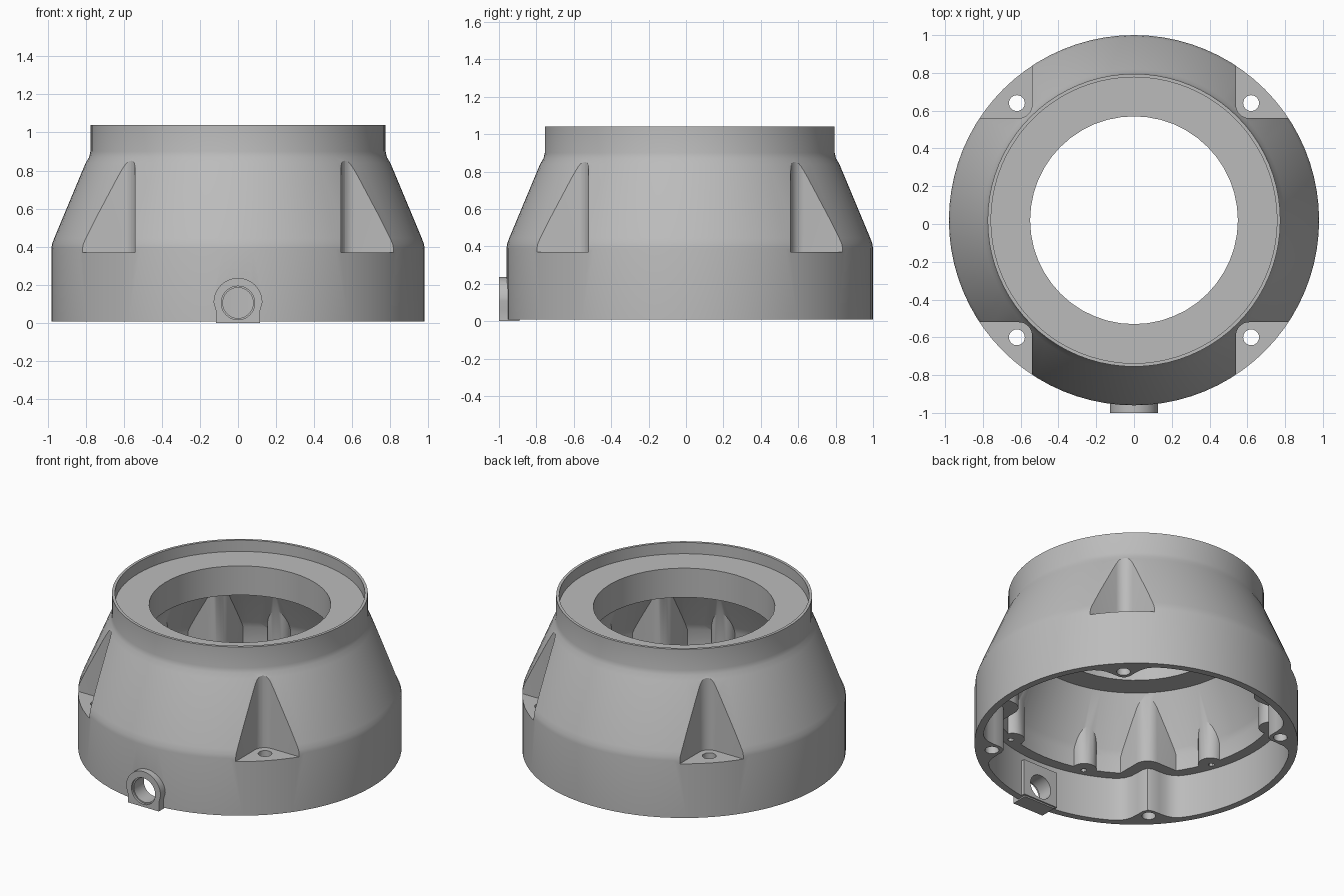
import bpy, bmesh, math
from mathutils import Matrix, Vector

cube = bpy.data.objects.get("Cube")
if cube:
    bpy.data.objects.remove(cube, do_unlink=True)

CY = 0.02      # body axis offset in y
SEG = 80

grey = bpy.data.materials.new("plain grey")
grey.use_nodes = True
colour = (0.5, 0.5, 0.5, 1)
grey.diffuse_color = colour
grey.node_tree.nodes["Principled BSDF"].inputs["Base Color"].default_value = colour


def stack(name, rings):
    """Closed solid skinned through rings of equal point count."""
    bm = bmesh.new()
    rows = [[bm.verts.new(p) for p in ring] for ring in rings]
    n = len(rows[0])
    for a, b in zip(rows, rows[1:]):
        for i in range(n):
            j = (i + 1) % n
            bm.faces.new((a[i], a[j], b[j], b[i]))
    bm.faces.new(rows[0][::-1])
    bm.faces.new(rows[-1])
    bmesh.ops.recalc_face_normals(bm, faces=bm.faces)
    mesh = bpy.data.meshes.new(name)
    bm.to_mesh(mesh)
    bm.free()
    mesh.materials.append(grey)
    obj = bpy.data.objects.new(name, mesh)
    bpy.context.collection.objects.link(obj)
    return obj


def lathe(name, profile, x=0, y=0, n=SEG):
    turn = [2 * math.pi * i / n for i in range(n)]
    return stack(name, [[(x + r * math.cos(t), CY + y + r * math.sin(t), z)
                         for t in turn] for r, z in profile])


def prism(name, outline, z0, z1):
    return stack(name, [[(x, CY + y, z) for x, y in outline] for z in (z0, z1)])


def along_y(name, outline, y0, y1):
    return stack(name, [[(x, y, z) for x, z in outline] for y in (y0, y1)])


def combine(target, tool, operation="DIFFERENCE"):
    mod = target.modifiers.new("cut", "BOOLEAN")
    mod.operation, mod.object, mod.solver = operation, tool, "EXACT"
    bpy.context.view_layer.objects.active = target
    bpy.ops.object.modifier_apply(modifier=mod.name)
    bpy.data.objects.remove(tool, do_unlink=True)


def corner_outline(edge, fillet, sx, sy):
    """Square reaching outward from a rounded inner corner."""
    c = edge + fillet
    arc = [(c - fillet * math.sin(t), c - fillet * math.cos(t))
           for t in [math.pi / 2 * i / 8 for i in range(9)]]
    pts = arc + [(edge, 1.3), (1.3, 1.3), (1.3, edge)]
    return [(sx * x, sy * y) for x, y in pts]


def circle(r, zc, n=40):
    return [(r * math.cos(2 * math.pi * i / n), zc + r * math.sin(2 * math.pi * i / n))
            for i in range(n)]


corners = [(sx, sy) for sx in (-1, 1) for sy in (-1, 1)]
pilot_angles = [math.radians(45 + 90 * k + d) for k in range(4) for d in (-26, 26)]

# Outer shell: skirt, cone, collar and recessed top
body = lathe("housing", [(0.98, 0.008), (0.98, 0.39), (0.976, 0.415), (0.965, 0.445),
                         (0.80, 0.84), (0.782, 0.87), (0.775, 0.9), (0.775, 1.04),
                         (0.757, 1.04), (0.757, 0.965)])

# Upper cavity, leaving pocket walls and screw columns standing inside
cavity = lathe("upper_cavity", [(0.865, 0.25), (0.865, 0.41), (0.85, 0.45), (0.705, 0.77)])
for sx, sy in corners:
    combine(cavity, prism("pocket_wall", corner_outline(0.48, 0.09, sx, sy), 0.1, 0.9))
for a in pilot_angles:
    combine(cavity, lathe("screw_column", [(0.075, 0.1), (0.075, 0.9)],
                          0.875 * math.cos(a), 0.875 * math.sin(a), 24))
combine(body, cavity)


# Lower cavity: round wall with a smooth boss at each corner
def wall_radius(t):
    d = (t % (math.pi / 2)) - math.pi / 4
    return 0.935 - 0.13 * math.exp(-(d / 0.11) ** 2)


turn = [2 * math.pi * i / 160 for i in range(160)]
combine(body, prism("lower_cavity", [(wall_radius(t) * math.cos(t), wall_radius(t) * math.sin(t))
                                     for t in turn], -0.1, 0.3))

# Central opening
combine(body, lathe("opening", [(0.55, 0.5), (0.55, 1.2)], n=48))

# Corner pockets with bolt holes
for sx, sy in corners:
    combine(body, prism("pocket", corner_outline(0.54, 0.07, sx, sy), 0.37, 1.3))
    combine(body, lathe("bolt_hole", [(0.042, -0.1), (0.042, 0.5)], 0.62 * sx, 0.62 * sy, 24))

# Pilot holes in the inner ledge
for a in pilot_angles:
    combine(body, lathe("pilot_hole", [(0.018, 0.2), (0.018, 0.42)],
                        0.885 * math.cos(a), 0.885 * math.sin(a), 12))

# Cable port: arched outer collar, square inner pad, through hole
arch = [(0.128 * math.cos(math.pi * i / 24), 0.108 + 0.128 * math.sin(math.pi * i / 24))
        for i in range(25)]
arch = [(0.115, 0.0)] + [(0.115, 0.06)] + arch + [(-0.115, 0.06), (-0.115, 0.0)]
combine(body, along_y("port_collar", arch, -1.0, -0.89), "UNION")
pad = [(-0.13, 0.009), (0.13, 0.009), (0.13, 0.25), (-0.13, 0.25)]
combine(body, along_y("port_pad", pad, -0.93, -0.88), "UNION")
combine(body, along_y("port_hole", circle(0.08, 0.105), -1.2, -0.7))
combine(body, along_y("port_step", circle(0.088, 0.105), -1.2, -0.985))

# Shading
bpy.ops.object.select_all(action="DESELECT")
body.select_set(True)
bpy.context.view_layer.objects.active = body
bpy.ops.object.shade_smooth_by_angle(angle=math.radians(30))
